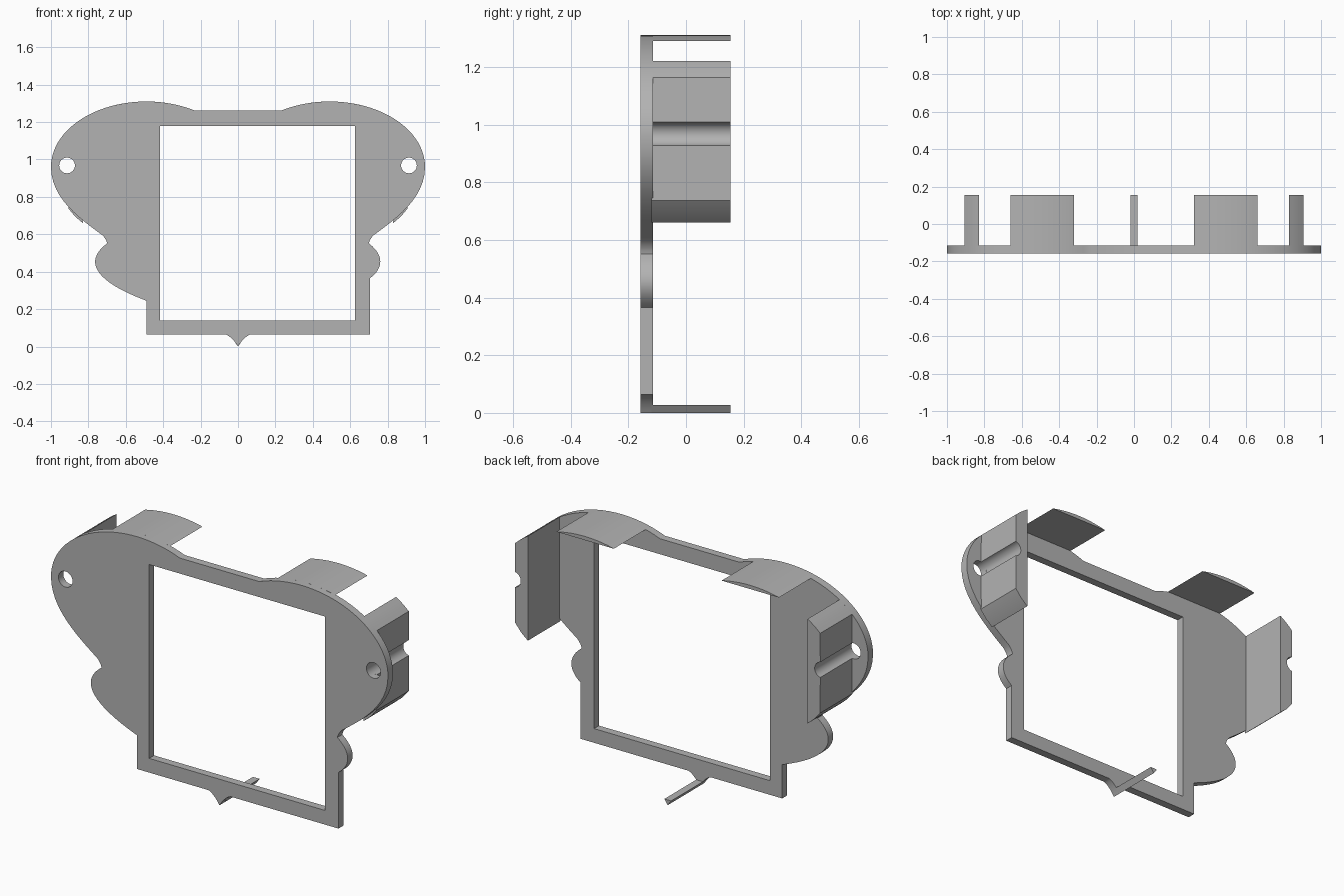
import bpy, bmesh
from math import sin, cos, radians, pi, sqrt

cube = bpy.data.objects.get("Cube")
if cube:
    bpy.data.objects.remove(cube, do_unlink=True)

grey = bpy.data.materials.new("grey plastic")
grey.use_nodes = True
COLOR = (0.45, 0.45, 0.45, 1)
grey.diffuse_color = COLOR
grey.node_tree.nodes["Principled BSDF"].inputs["Base Color"].default_value = COLOR

FRONT, PLATE_BACK, BACK = -0.157, -0.115, 0.155
CX, CZ, RX, RZ = 0.49, 0.96, 0.51, 0.35     # upper lobe ellipse
HX, HZ, HR = 0.914, 0.968, 0.042            # screw hole


def lobe(a, b, n):
    """Points on the upper lobe between two angles in degrees."""
    angles = [radians(a + (b - a) * i / n) for i in range(n + 1)]
    return [(CX + RX * cos(t), CZ + RZ * sin(t)) for t in angles]


def lobe_z(x):
    return CZ + RZ * sqrt(1 - ((x - CX) / RX) ** 2)


def bezier(p, q, r, s, n=12):
    """Cubic curve without its first point."""
    pts = []
    for i in range(1, n + 1):
        t = i / n
        u = 1 - t
        pts.append(tuple(u**3 * a + 3 * u*u*t * b + 3 * u*t*t * c + t**3 * d
                         for a, b, c, d in zip(p, q, r, s)))
    return pts


def mirror(pts):
    return [(-x, z) for x, z in reversed(pts)]


def extrude(name, loops, y0, y1):
    """Fill the nested x-z loops and extrude them along y."""
    bm = bmesh.new()
    edges = []
    for loop in loops:
        vs = [bm.verts.new((x, y0, z)) for x, z in loop]
        edges += [bm.edges.new((v, vs[i - 1])) for i, v in enumerate(vs)]
    bmesh.ops.triangle_fill(bm, edges=edges, use_beauty=True)
    res = bmesh.ops.extrude_face_region(bm, geom=bm.faces[:], use_keep_orig=True)
    moved = [v for v in res["geom"] if isinstance(v, bmesh.types.BMVert)]
    bmesh.ops.translate(bm, verts=moved, vec=(0, y1 - y0, 0))
    bmesh.ops.recalc_face_normals(bm, faces=bm.faces[:])
    mesh = bpy.data.meshes.new(name)
    bm.to_mesh(mesh)
    bm.free()
    mesh.materials.append(grey)
    obj = bpy.data.objects.new(name, mesh)
    bpy.context.collection.objects.link(obj)
    bpy.ops.object.select_all(action="DESELECT")
    obj.select_set(True)
    bpy.context.view_layer.objects.active = obj
    bpy.ops.object.shade_smooth_by_angle(angle=radians(30))
    return obj


# Plate outline: the big lobe and its notch are shared by both sides
side = lobe(120, 0, 28)
side += bezier(side[-1], (1, 0.79), (0.84, 0.68), (0.725, 0.595))
side += bezier(side[-1], (0.71, 0.58), (0.702, 0.565), (0.70, 0.551), 4)

left = side + bezier(side[-1], (0.78, 0.49), (0.78, 0.42), (0.706, 0.365))
left += [(0.706, 0.064)]
right = side + bezier(side[-1], (0.81, 0.47), (0.80, 0.36), (0.49, 0.245), 18)
right += [(0.49, 0.064)]
spike = [(0.065, 0.064)] + bezier((0.065, 0.064), (0.04, 0.055), (0.015, 0.025), (0, 0), 8)
outline = left + spike + mirror(spike[:-1]) + mirror(right)

window = [(-0.417, 0.14), (0.626, 0.14), (0.626, 1.18), (-0.417, 1.18)]
hole = [(HX + HR * cos(i * pi / 16), HZ + HR * sin(i * pi / 16)) for i in range(32)]
extrude("face_plate", [outline, window, hole, mirror(hole)], FRONT, PLATE_BACK)

# Curved top tab: slice of the lobe above a flat chord
top_tab = lobe(70.5, 109.5, 16)

# Side block: lobe slice clipped flat outside, with a rounded screw groove
groove = [(HX + HR * cos(radians(a)), HZ + HR * sin(radians(a)))
          for a in range(102, 259, 12)]
side_block = [(x, lobe_z(x)) for x in (0.83, 0.855, 0.88, 0.905)]
side_block += groove + [(0.905, 0.736), (0.87, 0.694), (0.83, 0.66)]

for label, flip in (("left", lambda p: p), ("right", mirror)):
    extrude(label + "_top_tab", [flip(top_tab)], PLATE_BACK - 0.005, BACK)
    extrude(label + "_side_block", [flip(side_block)], PLATE_BACK - 0.005, BACK)

# Small bottom post behind the spike
extrude("bottom_post", [[(-0.02, 0.028), (0.02, 0.028), (0, 0)]], PLATE_BACK - 0.005, BACK)
